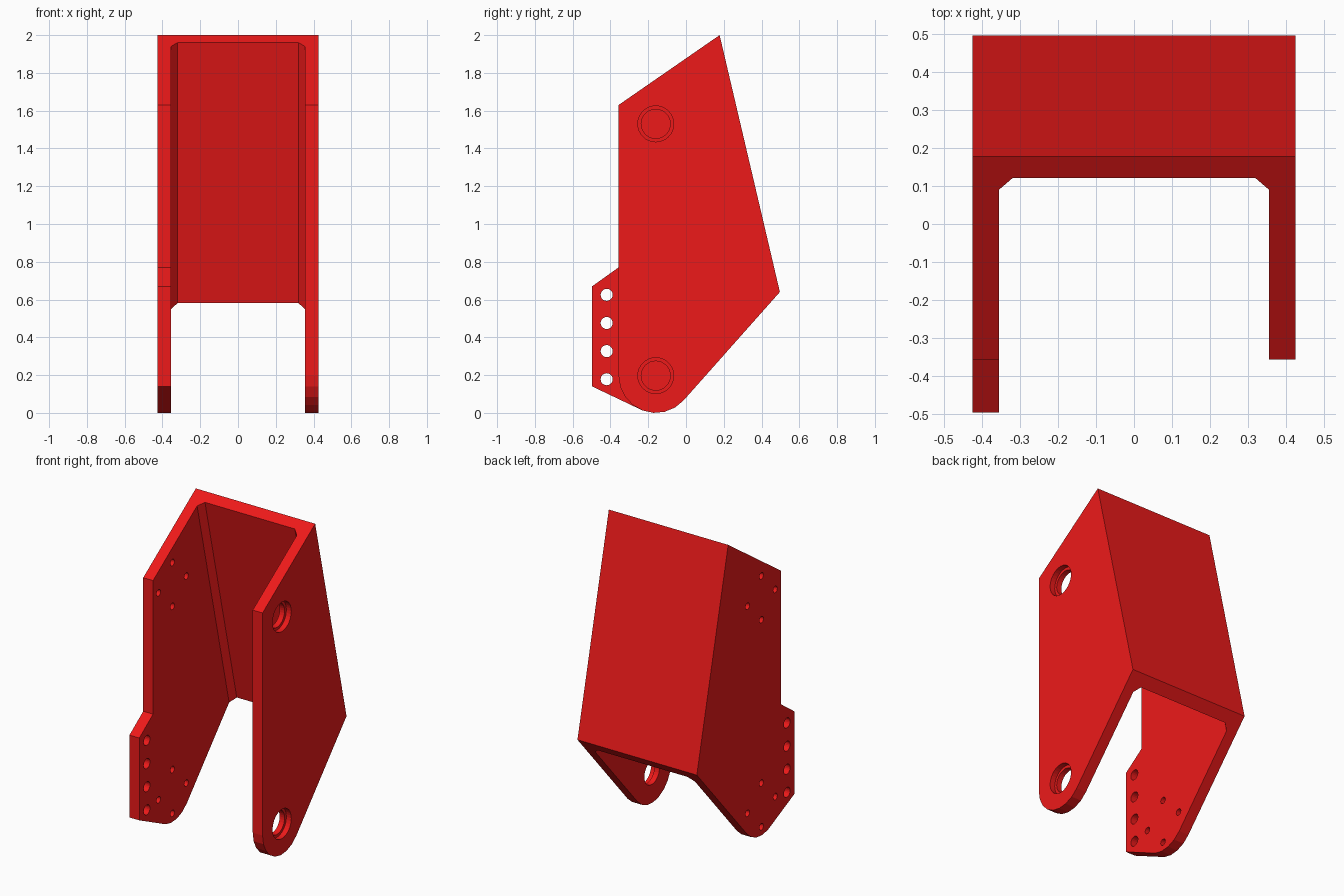
import bpy, bmesh
from math import radians, cos, sin, pi
from mathutils import Matrix

if "Cube" in bpy.data.objects:
    bpy.data.objects.remove(bpy.data.objects["Cube"])

W, IN = 0.425, 0.355            # outer and inner half width
PIN_Y, PIN_Z, R = -0.16, 0.197, 0.197
TOP_PIN_Z = 1.53


def loft(name, start, end):
    """Solid between two matching polygons."""
    bm = bmesh.new()
    a = [bm.verts.new(p) for p in start]
    b = [bm.verts.new(p) for p in end]
    n = len(a)
    bm.faces.new(a)
    bm.faces.new(b[::-1])
    for i in range(n):
        j = (i + 1) % n
        bm.faces.new((a[i], b[i], b[j], a[j]))
    bmesh.ops.recalc_face_normals(bm, faces=bm.faces)
    return finish(bm, name)


def finish(bm, name):
    me = bpy.data.meshes.new(name)
    bm.to_mesh(me)
    bm.free()
    ob = bpy.data.objects.new(name, me)
    bpy.context.collection.objects.link(ob)
    return ob


def plate(name, profile, x0, x1):
    return loft(name, [(x0, y, z) for y, z in profile],
                [(x1, y, z) for y, z in profile])


def pin(x0, x1, y, z, r, segs):
    """Cylinder along x, used as a drill."""
    ring = [(y + r * cos(2 * pi * i / segs), z + r * sin(2 * pi * i / segs))
            for i in range(segs)]
    return plate("drill", ring, x0, x1)


def boolean(ob, other, op):
    other.hide_render = True
    mod = ob.modifiers.new("bool", "BOOLEAN")
    mod.operation, mod.solver, mod.object = op, "EXACT", other
    bpy.context.view_layer.objects.active = ob
    bpy.ops.object.modifier_apply(modifier=mod.name)
    bpy.data.objects.remove(other)


# Side profiles: rounded foot shared by both plates
arc = []
for i in range(9):
    t = radians(180 + 138.4 * i / 8)
    arc.append((PIN_Y + R * cos(t), PIN_Z + R * sin(t)))
core = arc + [(0.497, 0.64), (0.178, 2.0), (-0.357, 1.63)]
flanged = ([(-0.497, 0.67), (-0.497, 0.14)] + arc[4:]
           + [(0.497, 0.64), (0.178, 2.0), (-0.357, 1.63), (-0.357, 0.77)])

# Body: full block plus the flanged left plate
bracket = plate("bracket", core, -0.39, W)
boolean(bracket, plate("left_plate", flanged, -W, -IN), "UNION")
bm = bmesh.new()
bm.from_mesh(bracket.data)
bmesh.ops.remove_doubles(bm, verts=bm.verts, dist=1e-5)
bmesh.ops.dissolve_limit(bm, angle_limit=radians(1), verts=bm.verts, edges=bm.edges)
bm.to_mesh(bracket.data)
bm.free()

# Channel with chamfered corners, parallel to the sloping back
section = [(-IN, -3), (-IN, -0.035), (-0.32, 0), (0.32, 0), (IN, -0.035), (IN, -3)]


def section_at(z):
    back = 0.121 + (1.96 - z) * 0.319 / 1.36
    return [(x, y + back, z) for x, y in section]


boolean(bracket, loft("channel", section_at(-0.5), section_at(2.5)), "DIFFERENCE")

# Pin bores with counterbores on the right, bolt circles on the left
for z in (PIN_Z, TOP_PIN_Z):
    boolean(bracket, pin(0.3, 0.5, PIN_Y, z, 0.077, 32), "DIFFERENCE")
    boolean(bracket, pin(0.39, 0.5, PIN_Y, z, 0.095, 32), "DIFFERENCE")
    for dy, dz in ((0, 1), (1, 0), (0, -1), (-1, 0)):
        boolean(bracket, pin(-0.5, -0.3, PIN_Y + 0.141 * dy, z + 0.141 * dz, 0.021, 16),
                "DIFFERENCE")

# Row of holes along the flange
for i in range(4):
    boolean(bracket, pin(-0.5, -0.3, -0.42, 0.178 + 0.149 * i, 0.032, 20), "DIFFERENCE")

# Red paint
red = bpy.data.materials.new("red_paint")
red.diffuse_color = (0.85, 0.01, 0.01, 1)
red.use_nodes = True
red.node_tree.nodes["Principled BSDF"].inputs["Base Color"].default_value = red.diffuse_color
bracket.data.materials.clear()
bracket.data.materials.append(red)
for p in bracket.data.polygons:
    p.material_index = 0
